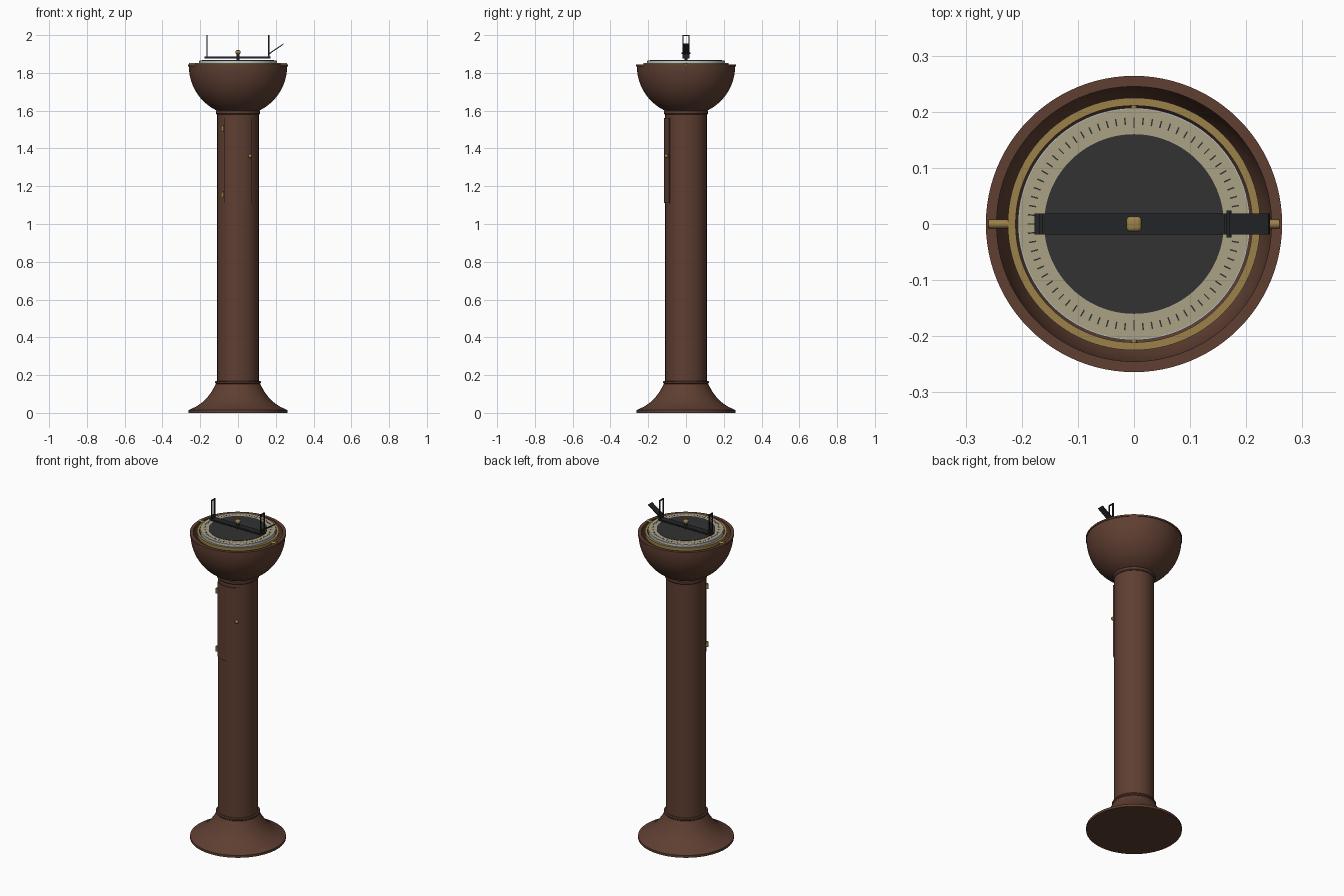
import bpy, bmesh
from math import sin, cos, pi, radians, atan2, hypot
from mathutils import Matrix, Vector

if "Cube" in bpy.data.objects:
    bpy.data.objects.remove(bpy.data.objects["Cube"])


def material(name, r, g, b):
    m = bpy.data.materials.new(name)
    m.use_nodes = True
    m.diffuse_color = (r, g, b, 1)
    m.node_tree.nodes["Principled BSDF"].inputs["Base Color"].default_value = (r, g, b, 1)
    return m


WOOD = material("brown wood", 0.113, 0.049, 0.031)
BRASS = material("brass", 0.33, 0.22, 0.07)
CARD = material("cream card", 0.40, 0.36, 0.24)
DARK = material("dark grey", 0.032, 0.032, 0.032)
BLACK = material("black metal", 0.017, 0.018, 0.02)
GLASS = material("pale glass", 0.50, 0.56, 0.62)


def finish(name, bm, mat, smooth=True):
    bmesh.ops.recalc_face_normals(bm, faces=bm.faces)
    mesh = bpy.data.meshes.new(name)
    bm.to_mesh(mesh)
    bm.free()
    mesh.materials.append(mat)
    ob = bpy.data.objects.new(name, mesh)
    bpy.context.collection.objects.link(ob)
    if smooth:
        bpy.ops.object.select_all(action="DESELECT")
        ob.select_set(True)
        bpy.context.view_layer.objects.active = ob
        bpy.ops.object.shade_smooth_by_angle(angle=radians(35))
    return ob


def lathe(name, profile, mat, closed=False, steps=96):
    """Spin (radius, height) points about the z axis."""
    bm = bmesh.new()
    verts = [bm.verts.new((r, 0, z)) for r, z in profile]
    pairs = list(zip(verts, verts[1:]))
    if closed:
        pairs.append((verts[-1], verts[0]))
    edges = [bm.edges.new(p) for p in pairs]
    bmesh.ops.spin(bm, geom=verts + edges, cent=(0, 0, 0), axis=(0, 0, 1),
                   angle=2 * pi, steps=steps, use_merge=True)
    bmesh.ops.remove_doubles(bm, verts=bm.verts, dist=0.00005)
    return finish(name, bm, mat)


def disc(name, radius, low, high, mat):
    return lathe(name, [(0, low), (radius, low), (radius, high), (0, high)], mat)


def add_box(bm, loc, size, rot=Matrix()):
    m = Matrix.Translation(loc) @ rot @ Matrix.Diagonal((*size, 1))
    bmesh.ops.create_cube(bm, size=1, matrix=m)


def box(name, loc, size, mat, rot=Matrix(), bevel=0):
    bm = bmesh.new()
    add_box(bm, loc, size, rot)
    if bevel:
        bmesh.ops.bevel(bm, geom=bm.edges[:], offset=bevel, segments=3,
                        profile=0.5, affect="EDGES")
    return finish(name, bm, mat, bevel > 0)


def rod(name, a, b, radius, mat):
    a, b = Vector(a), Vector(b)
    rot = (b - a).to_track_quat("Z", "Y").to_matrix().to_4x4()
    bm = bmesh.new()
    bmesh.ops.create_cone(bm, cap_ends=True, segments=20, radius1=radius, radius2=radius,
                          depth=(b - a).length,
                          matrix=Matrix.Translation((a + b) / 2) @ rot)
    return finish(name, bm, mat)


# Pedestal: flared foot, collar and column
lathe("flared_foot", [(0, 0), (0.262, 0), (0.262, 0.014), (0.25, 0.02), (0.222, 0.033),
                      (0.19, 0.055), (0.16, 0.085), (0.138, 0.115), (0.122, 0.145),
                      (0.115, 0.158), (0, 0.158)], WOOD)
lathe("foot_collar", [(0, 0.154), (0.117, 0.154), (0.121, 0.158), (0.121, 0.165),
                      (0.117, 0.17), (0, 0.17)], WOOD)
disc("column", 0.11, 0.165, 1.60, WOOD)
lathe("neck_collar", [(0, 1.58), (0.112, 1.58), (0.117, 1.585), (0.117, 1.598),
                      (0.11, 1.603), (0, 1.603)], WOOD)

# Hollow hemispherical bowl with a small lip
CENTRE = 1.835
outer = [(0.26 * sin(a), CENTRE - 0.26 * cos(a))
         for a in (radians(24 + 66 * i / 18) for i in range(19))]
inner = [(0.245 * sin(a), CENTRE - 0.245 * cos(a))
         for a in (radians(90 - 90 * i / 20) for i in range(21))]
lip = [(0.264, 1.835), (0.264, 1.845), (0.245, 1.845)]
lathe("bowl", [(0, outer[0][1])] + outer + lip + inner, WOOD)

# Curved door on the front of the column
bm = bmesh.new()
rows = []
for i in range(17):
    a = radians(-90 - 40 + 80 * i / 16)
    rows.append([bm.verts.new((r * cos(a), r * sin(a), z))
                 for r, z in ((0.107, 1.11), (0.116, 1.11), (0.116, 1.56), (0.107, 1.56))])
for p, q in zip(rows, rows[1:]):
    for k in range(4):
        bm.faces.new((p[k], p[(k + 1) % 4], q[(k + 1) % 4], q[k]))
bm.faces.new(rows[0])
bm.faces.new(rows[-1])
finish("column_door", bm, WOOD)

# Brass hinges and door knob
for label, z in (("upper", 1.505), ("lower", 1.155)):
    box(label + "_hinge", (-0.077, -0.087, z), (0.016, 0.02, 0.026), BRASS,
        Matrix.Rotation(radians(-42), 4, "Z"))
    rod(label + "_hinge_pin", (-0.079, -0.091, z - 0.016), (-0.079, -0.091, z + 0.016),
        0.005, BRASS)
rod("knob_stem", (0.058, -0.088, 1.36), (0.063, -0.102, 1.36), 0.005, BRASS)
bm = bmesh.new()
bmesh.ops.create_uvsphere(bm, u_segments=20, v_segments=12, radius=0.01,
                          matrix=Matrix.Translation((0.064, -0.104, 1.36)))
finish("door_knob", bm, BRASS)

# Gimbal ring and its pivots
lathe("gimbal_ring", [(0.211, 1.833), (0.225, 1.833), (0.225, 1.853), (0.211, 1.853)],
      BRASS, closed=True)
for side, s in (("left", 1), ("right", -1)):
    rod(side + "_outer_pivot", (s * 0.22, 0, 1.844), (s * 0.259, 0, 1.844), 0.008, BRASS)
for side, s in (("back", 1), ("front", -1)):
    rod(side + "_inner_pivot", (0, s * 0.198, 1.845), (0, s * 0.215, 1.845), 0.005, BRASS)

# Compass body, glass, card and printed scale
lathe("compass_body", [(0, 1.70)] + [(0.2 * sin(radians(a)), 1.84 - 0.14 * cos(radians(a)))
                                     for a in range(10, 91, 10)] + [(0.2, 1.852), (0, 1.852)],
      BRASS, steps=64)
disc("glass_edge", 0.207, 1.848, 1.864, GLASS)
disc("compass_card", 0.205, 1.862, 1.866, CARD)
disc("card_centre", 0.16, 1.864, 1.868, DARK)
bm = bmesh.new()
for i in range(72):
    length = 0.019 if i % 18 == 0 else 0.013
    turn = Matrix.Rotation(2 * pi * i / 72, 4, "Z")
    loc = turn @ Vector((0.19 - length / 2, 0, 1.866))
    add_box(bm, loc, (length, 0.0025, 0.002), turn)
finish("degree_marks", bm, DARK, False)

# Sighting bar with centre knob
rod("bar_spindle", (0, 0, 1.866), (0, 0, 1.902), 0.008, BLACK)
box("sighting_bar", (-0.002, 0, 1.881), (0.35, 0.037, 0.009), BLACK)
box("centre_knob", (0, 0, 1.91), (0.027, 0.027, 0.02), BRASS, bevel=0.007)

# Upright sight frames
for label, x in (("right", -0.165), ("left", 0.163)):
    bm = bmesh.new()
    for s in (1, -1):
        add_box(bm, (x, s * 0.0155, 1.94), (0.006, 0.006, 0.12))
    add_box(bm, (x, 0, 1.997), (0.006, 0.037, 0.006))
    add_box(bm, (x, 0, 1.896), (0.006, 0.037, 0.022))
    finish(label + "_sight_frame", bm, BLACK, False)
rod("sight_thread", (-0.165, 0, 1.90), (-0.165, 0, 1.996), 0.001, BLACK)

# Tilted reflector hinged on the left sight
x0, z0, x1, z1 = 0.168, 1.904, 0.241, 1.953
box("reflector", ((x0 + x1) / 2, 0, (z0 + z1) / 2), (hypot(x1 - x0, z1 - z0), 0.038, 0.005),
    BLACK, Matrix.Rotation(-atan2(z1 - z0, x1 - x0), 4, "Y"))
rod("reflector_hinge", (0.169, -0.024, 1.904), (0.169, 0.024, 1.904), 0.0045, BLACK)
